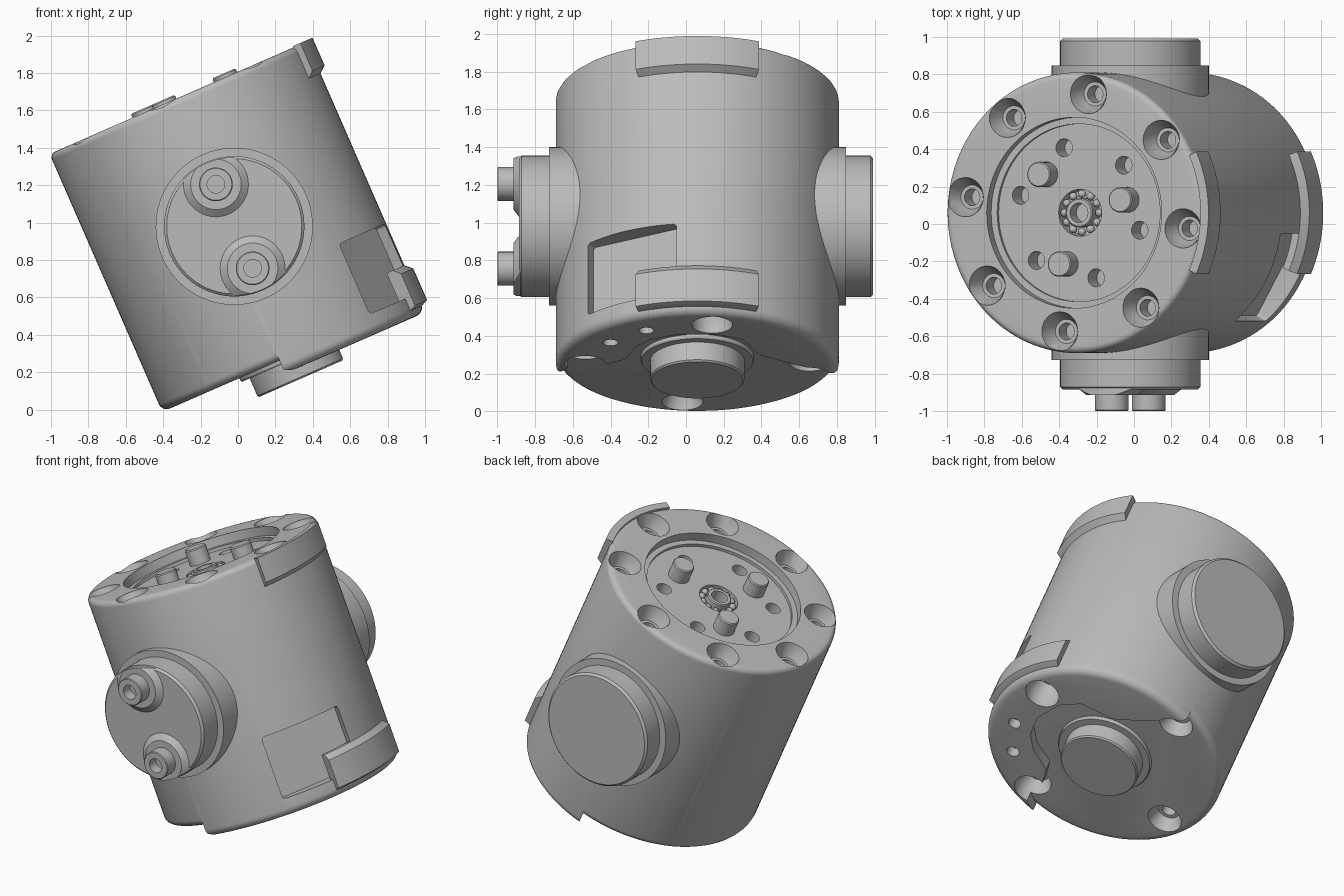
import bpy, bmesh
from math import sin, cos, radians, pi
from mathutils import Matrix, Vector

if "Cube" in bpy.data.objects:
    bpy.data.objects.remove(bpy.data.objects["Cube"], do_unlink=True)

grey = bpy.data.materials.new("plain_grey")
grey.use_nodes = True
grey.diffuse_color = (0.5, 0.5, 0.5, 1)
grey.node_tree.nodes["Principled BSDF"].inputs["Base Color"].default_value = (0.5, 0.5, 0.5, 1)

# The upright housing is leaned over sideways at the end
LEAN = Matrix.Translation((-0.02, 0.06, 0.98)) @ Matrix.Rotation(radians(-23.6), 4, 'Y')
FRONT = Matrix.Rotation(pi / 2, 4, 'X')
BACK = Matrix.Rotation(-pi / 2, 4, 'X')
BODY_R, TOP, BASE, SKIRT = 0.75, 0.75, -0.755, -0.83


def make_object(name, bm):
    bmesh.ops.recalc_face_normals(bm, faces=bm.faces)
    mesh = bpy.data.meshes.new(name)
    bm.to_mesh(mesh)
    bm.free()
    mesh.materials.append(grey)
    ob = bpy.data.objects.new(name, mesh)
    bpy.context.collection.objects.link(ob)
    return ob


def add_lathe(bm, profile, at=Matrix(), n=48):
    """Revolve (radius, height) points around z and cap both ends."""
    rings = [[bm.verts.new(at @ Vector((r * cos(2 * pi * i / n), r * sin(2 * pi * i / n), z)))
              for i in range(n)] for r, z in profile]
    for a, b in zip(rings, rings[1:]):
        for i in range(n):
            j = (i + 1) % n
            bm.faces.new((a[i], a[j], b[j], b[i]))
    bm.faces.new(rings[0])
    bm.faces.new(rings[-1])


def lathe(name, profile, places=(Matrix(),), n=48):
    bm = bmesh.new()
    for at in places:
        add_lathe(bm, profile, at, n)
    return make_object(name, bm)


def prism(name, outline, z0, z1):
    bm = bmesh.new()
    face = bm.faces.new([bm.verts.new((x, y, z0)) for x, y in outline])
    top = bmesh.ops.extrude_face_region(bm, geom=[face])["geom"]
    bmesh.ops.translate(bm, vec=(0, 0, z1 - z0),
                        verts=[v for v in top if isinstance(v, bmesh.types.BMVert)])
    return make_object(name, bm)


def boolean(ob, tool, operation='DIFFERENCE'):
    mod = ob.modifiers.new("cut", 'BOOLEAN')
    mod.object, mod.operation, mod.solver = tool, operation, 'EXACT'
    graph = bpy.context.evaluated_depsgraph_get()
    mesh = bpy.data.meshes.new_from_object(ob.evaluated_get(graph))
    ob.modifiers.clear()
    ob.data = mesh
    bpy.data.objects.remove(tool, do_unlink=True)


def ring(radius, count, start, z=0.0):
    return [Matrix.Translation((radius * cos(a), radius * sin(a), z))
            for a in (radians(start + 360 * k / count) for k in range(count))]


def fillet(r, z, size, way):
    """Quarter-round profile, from the side wall to the flat end."""
    return [(r - size + size * cos(t), z + way * size * (sin(t) - 1))
            for t in (k * pi / 10 for k in range(6))]


def tab(name, z0, z1, bevel_low, bevel_high, inner):
    """Curved pad that stands proud of the housing side."""
    outer, n, half = 0.787, 20, radians(24.5)
    section = [(inner, z0), (BODY_R, z0), (outer, z0 + bevel_low),
               (outer, z1 - bevel_high), (BODY_R, z1), (inner, z1)]
    bm = bmesh.new()
    rows = []
    for i in range(n + 1):
        a = half * (2 * i / n - 1)
        rows.append([bm.verts.new((r * cos(a), r * sin(a), z)) for r, z in section])
    for a, b in zip(rows, rows[1:]):
        for k in range(len(section)):
            m = (k + 1) % len(section)
            bm.faces.new((a[k], a[m], b[m], b[k]))
    bm.faces.new(rows[0])
    bm.faces.new(rows[-1])
    return make_object(name, bm)


# Main housing with rounded rims
housing = lathe("housing", fillet(BODY_R, SKIRT, 0.05, -1)[::-1] + fillet(BODY_R, TOP, 0.035, 1), n=128)

# Underside: lower base with its own rounded rim, leaving a partial skirt
shave = lathe("shave", [(0.95, -0.95), (0.95, -0.7), (0.752, -0.7)]
              + fillet(BODY_R, BASE, 0.045, -1)[1:], n=128)
area = prism("area", [(-0.065, 0.95), (-0.065, 0.74), (0.1, 0.47), (0.2, 0.33), (0.4, 0.24), (0.47, 0.1),
                      (0.47, -0.1), (0.4, -0.25), (0.3, -0.33), (0.14, -0.38), (0.065, -0.5),
                      (0.06, -0.67), (-0.065, -0.74), (-0.065, -0.95), (-0.97, -0.95), (-0.97, 0.95)],
             -0.94, -0.6)
boolean(shave, area, 'INTERSECT')
boolean(housing, shave)

# Stepped recess in the top, with a well for the bearing
boolean(housing, lathe("recess", [(0.51, 0.9), (0.51, 0.69), (0.475, 0.69), (0.475, 0.67),
                                  (0.125, 0.67), (0.125, 0.58)], n=96))
boolean(housing, lathe("floor_holes", [(0.048, 0.68), (0.048, 0.55)], ring(0.36, 6, 45), 24))

# Countersunk screw holes, top and bottom
boolean(housing, lathe("top_screws", [(0.105, 0.85), (0.105, TOP - 0.005), (0.065, 0.66), (0.045, 0.66),
                                      (0.045, 0.56)], ring(0.64, 8, -7.5), 32))
boolean(housing, lathe("base_screws", [(0.108, -0.95), (0.108, BASE + 0.01), (0.07, -0.67), (0.045, -0.67),
                                       (0.045, -0.58)], ring(0.6, 4, 7.5), 32))
boolean(housing, lathe("pin_holes", [(0.04, -0.9), (0.04, -0.76)],
                       [Matrix.Translation((0.52, -0.27, 0)), Matrix.Translation((0.36, -0.46, 0))], 24))

# Side pocket with a flat back
pocket = prism("pocket", [(0.64, -0.27), (0.95, -0.27), (0.95, 0.27), (0.64, 0.27)], -0.72, -0.31)
pocket.data.transform(Matrix.Rotation(radians(-29.5), 4, 'Z'))
bm = bmesh.new()
bm.from_mesh(pocket.data)
across = Vector((cos(radians(-29.5)), sin(radians(-29.5)), 0))
radial = [e for e in bm.edges if abs((e.verts[0].co - e.verts[1].co).normalized().dot(across)) > 0.99]
bmesh.ops.bevel(bm, geom=radial, offset=0.02, segments=4, affect='EDGES', profile=0.5)
bm.to_mesh(pocket.data)
bm.free()
boolean(housing, pocket)

# Pads on the side
parts = [housing,
         tab("upper_pad", 0.565, 0.757, 0.03, 0.0, 0.74),
         tab("lower_pad", -0.79, -0.555, 0.015, 0.035, 0.71)]

# Pins, bearing and hub tube inside the top recess
parts.append(lathe("drive_pins", [(0.068, 0.6), (0.068, 0.765), (0.062, 0.772)], ring(0.285, 3, 14), 32))
parts.append(lathe("hub_tube", [(0.078, 0.57), (0.078, 0.68), (0.072, 0.686), (0.052, 0.686), (0.052, 0.6)]))
bm = bmesh.new()
for place in ring(0.101, 12, 0, 0.645):
    bmesh.ops.create_uvsphere(bm, u_segments=12, v_segments=8, radius=0.022, matrix=place)
parts.append(make_object("bearing_balls", bm))

# Round boss under the base
parts.append(lathe("base_boss", [(0.30, -0.7), (0.30, -0.77), (0.295, -0.778), (0.25, -0.778),
                                 (0.25, -0.88), (0.242, -0.889)], n=64))

# Side ports: collar and end cap, front and back
for side, turn, end in (("front", FRONT, 0.945), ("back", BACK, 0.932)):
    parts.append(lathe(side + "_collar", [(0.42, 0.4), (0.42, 0.787)], [turn], 96))
    parts.append(lathe(side + "_cap", [(0.375, 0.7), (0.375, end - 0.014), (0.361, end)], [turn], 96))

# Two hose nozzles on bevelled seats trimmed to the front cap
for side, height in (("upper", 0.245), ("lower", -0.245)):
    place = FRONT @ Matrix.Translation((0, height, 0))
    seat = lathe(side + "_nozzle_seat", [(0.18, 0.92), (0.18, 0.94), (0.135, 0.975)], [place], 64)
    boolean(seat, lathe("trim", [(0.37, 0.9), (0.37, 1.0)], [FRONT], 96), 'INTERSECT')
    parts.append(seat)
    parts.append(lathe(side + "_nozzle", [(0.09, 0.95), (0.09, 1.055), (0.085, 1.06), (0.047, 1.06),
                                          (0.047, 0.99)], [place]))

# Lean everything and shade the curved faces smooth
bpy.ops.object.select_all(action='DESELECT')
for ob in parts:
    ob.data.transform(LEAN)
    ob.select_set(True)
bpy.context.view_layer.objects.active = housing
bpy.ops.object.shade_smooth_by_angle(angle=radians(30))
